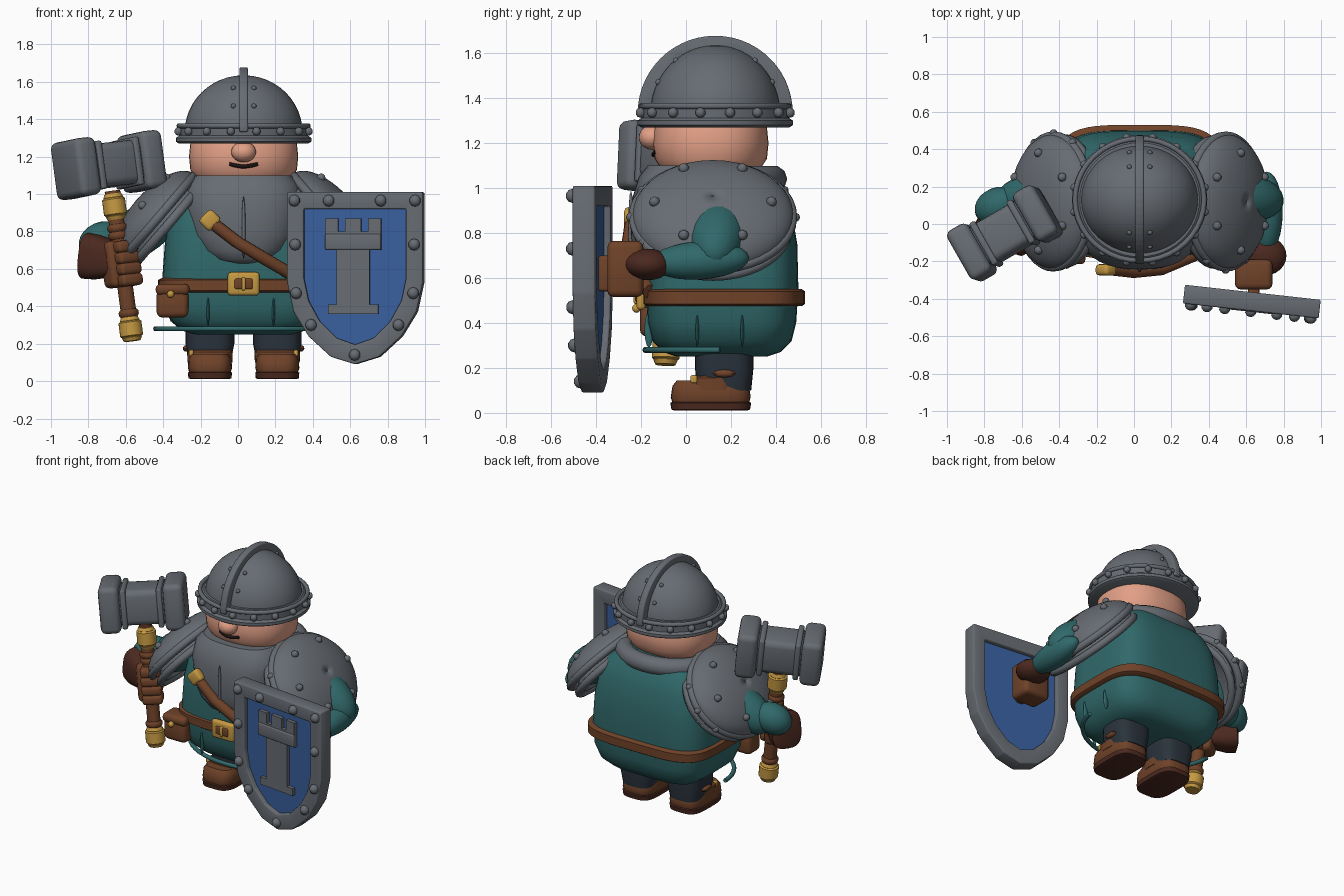
import bpy, bmesh, math
from math import sin, cos, pi, radians
from mathutils import Matrix, Vector

cube = bpy.data.objects.get("Cube")
if cube:
    bpy.data.objects.remove(cube)
I = Matrix.Identity(4)
CX = 0.03  # centre line of the figure


def material(name, *rgb):
    m = bpy.data.materials.new(name)
    m.use_nodes = True
    m.diffuse_color = (*rgb, 1)
    m.node_tree.nodes["Principled BSDF"].inputs["Base Color"].default_value = (*rgb, 1)
    return m


STEEL = material("steel grey", .135, .15, .17)
TEAL = material("teal cloth", .03, .14, .145)
BROWN = material("brown leather", .16, .055, .022)
DARK = material("dark leather", .07, .022, .014)
GOLD = material("gold", .56, .32, .055)
SKIN = material("skin", .76, .35, .24)
BLUE = material("shield blue", .04, .115, .34)
NAVY = material("navy trousers", .023, .033, .045)
BLACK = material("mouth black", .01, .006, .005)


def make(name, bm, mat, M=I, bevel=0):
    bmesh.ops.recalc_face_normals(bm, faces=bm.faces)
    if bevel:
        bmesh.ops.bevel(bm, geom=bm.edges[:], offset=bevel, segments=3, profile=.5, affect='EDGES')
    me = bpy.data.meshes.new(name)
    bm.to_mesh(me)
    bm.free()
    me.transform(M)
    me.materials.append(mat)
    me.shade_smooth()
    me.set_sharp_from_angle(angle=radians(38))
    ob = bpy.data.objects.new(name, me)
    bpy.context.collection.objects.link(ob)
    return ob


def at(x, y, z):
    return Matrix.Translation((x, y, z))


def frame(origin, up, side):
    z = Vector(up).normalized()
    y = z.cross(Vector(side)).normalized()
    m = Matrix((y.cross(z), y, z)).transposed().to_4x4()
    m.translation = origin
    return m


def box(name, size, mat, M, bevel=.02):
    bm = bmesh.new()
    bmesh.ops.create_cube(bm, size=1, matrix=Matrix.Diagonal((*size, 1)))
    return make(name, bm, mat, M, bevel)


def ball(name, radii, mat, M, seg=24):
    bm = bmesh.new()
    bmesh.ops.create_uvsphere(bm, u_segments=seg, v_segments=seg // 2, radius=1,
                              matrix=Matrix.Diagonal((*radii, 1)))
    return make(name, bm, mat, M)


def limb(name, a, b, r, mat):
    a, b = Vector(a), Vector(b)
    return ball(name, (r, r, (b - a).length / 2), mat, frame((a + b) / 2, b - a, (.3, .9, .2)))


def rivet(name, M, r=.024):
    return ball(name, (r, r, r), STEEL, M, 10)


def loft(name, rings, mat, M=I, n=32, p=2, cap=True):
    """Stack of superellipse rings: height, x radius, y radius."""
    bm = bmesh.new()
    rows = []
    for z, rx, ry in rings:
        row = []
        for i in range(n):
            c, s = cos(2 * pi * i / n), sin(2 * pi * i / n)
            row.append(bm.verts.new((rx * math.copysign(abs(c) ** (2 / p), c),
                                     ry * math.copysign(abs(s) ** (2 / p), s), z)))
        rows.append(row)
    for a, b in zip(rows, rows[1:]):
        for i in range(n):
            bm.faces.new((a[i - 1], a[i], b[i], b[i - 1]))
    if cap:
        bm.faces.new(rows[0])
        bm.faces.new(rows[-1])
    return make(name, bm, mat, M)


def prism(name, pts, y0, y1, mat, M, bevel=0):
    bm = bmesh.new()
    a, b = ([bm.verts.new((x, y, z)) for x, z in pts] for y in (y0, y1))
    bm.faces.new(a)
    bm.faces.new(b)
    for i in range(len(pts)):
        bm.faces.new((a[i - 1], a[i], b[i], b[i - 1]))
    return make(name, bm, mat, M, bevel)


def tube(name, pts, r, mat, closed=False):
    cu = bpy.data.curves.new(name, 'CURVE')
    cu.dimensions, cu.bevel_depth, cu.bevel_resolution, cu.use_fill_caps = '3D', r, 3, True
    sp = cu.splines.new('POLY')
    sp.points.add(len(pts) - 1)
    for q, co in zip(sp.points, pts):
        q.co = (*co, 1)
    sp.use_cyclic_u = closed
    cu.materials.append(mat)
    ob = bpy.data.objects.new(name, cu)
    bpy.context.collection.objects.link(ob)


def arc(cx, cy, z, rx, ry, a0, a1, n):
    return [(cx + rx * cos(a0 + (a1 - a0) * i / n), cy + ry * sin(a0 + (a1 - a0) * i / n), z)
            for i in range(n)]


def mirrored(half):
    return half + [(-x, z) for x, z in reversed(half) if x > 0]


# Tunic, belt, breastplate and collar
loft("tunic", [(.25, .26, .2), (.27, .33, .26), (.32, .39, .31), (.4, .425, .33), (.55, .435, .34),
               (.75, .42, .335), (.9, .39, .31), (1.0, .34, .27), (1.08, .25, .2)],
     TEAL, at(CX, .16, 0), 48, 4)
loft("belt", [(.475, .44, .345), (.485, .457, .36), (.54, .457, .36), (.55, .44, .345)],
     BROWN, at(CX, .17, 0), 48, 4)
loft("breastplate", [(.63, .12, .19), (.65, .19, .22), (.7, .25, .24), (.78, .29, .255),
                     (.95, .32, .25), (1.05, .3, .22), (1.1, .25, .18)], STEEL, at(CX, .01, 0), 40, 2.6)
ball("breastplate_ridge", (.01, .012, .17), STEEL, at(CX, -.245, .82), 12)
tube("collar", arc(CX, .14, 1.04, .3, .25, 0, 2 * pi, 32), .06, STEEL, True)
tube("hem_cord", arc(CX, .2, .28, .47, .38, pi, 2 * pi, 24), .014, TEAL)
for x in (-.16, .19):
    ball("tunic_fold", (.008, .02, .08), TEAL, at(x, -.165, .37), 12)
for y in (.05, .25):
    ball("tunic_fold_side", (.02, .008, .08), TEAL, at(.445, y, .37), 12)

# Buckle, pouch and baldric
box("buckle", (.17, .04, .125), GOLD, at(CX, -.2, .52), .018)
box("buckle_centre", (.1, .03, .06), BROWN, at(CX, -.211, .52), .012)
box("buckle_tongue", (.02, .03, .07), GOLD, at(CX, -.218, .52), .008)
box("pouch", (.17, .13, .15), BROWN, at(-.35, -.14, .415), .03)
box("pouch_flap", (.18, .14, .06), BROWN, at(-.35, -.145, .49), .025)
ball("pouch_button", (.02, .02, .02), GOLD, at(-.36, -.22, .465), 12)
tube("baldric", [(-.13, -.24, .84), (0, -.255, .74), (.15, -.24, .65), (.34, -.16, .54)], .034, BROWN)
box("baldric_tip", (.085, .06, .095), GOLD, at(-.15, -.245, .86) @ Matrix.Rotation(radians(45), 4, 'Y'))

# Legs and boots
for s in (-1, 1):
    x = CX + s * .18
    loft("trouser_leg", [(.1, .11, .12), (.2, .13, .13), (.34, .13, .13)], NAVY, at(x, .17, 0), 32, 3)
    loft("boot_sole", [(.01, .1, .16), (.015, .115, .175), (.045, .118, .18), (.05, .11, .17)],
         DARK, at(x, .11, 0), 32, 3.5)
    loft("boot_foot", [(.045, .11, .17), (.07, .118, .178), (.12, .115, .17), (.145, .1, .15)],
         BROWN, at(x, .11, 0), 32, 3.5)
    loft("boot_shaft", [(.1, .12, .1), (.155, .122, .1), (.165, .11, .09)], BROWN, at(x, .12, 0), 32, 3.5)
    ball("knee_patch", (.02, .05, .018), BROWN, at(x + s * .125, .17, .175), 12)
    box("boot_buckle", (.025, .03, .035), GOLD, at(x + s * .1, .035, .15), .008)

# Head
loft("head", [(1.02, .18, .15), (1.07, .25, .21), (1.13, .285, .25), (1.2, .292, .257),
              (1.27, .285, .25), (1.33, .26, .23)], SKIN, at(CX, .11, 0), 40, 2.3)
ball("nose", (.066, .06, .055), SKIN, at(CX, -.15, 1.225))
tube("mouth", [(CX + .075 * t, -.144 + .012 * t * t, 1.148 + .014 * t * t)
               for t in (-1, -.6, -.2, .2, .6, 1)], .011, BLACK)

# Helmet
HY = .13
loft("helmet_dome", [(1.33 + .305 * sin(a), .315 * cos(a), .29 * cos(a))
                     for a in [radians(7.4 * i) for i in range(13)]], STEEL, at(CX, HY, 0), 40)
loft("helmet_rim", [(1.27, .345, .33), (1.28, .362, .345), (1.3, .362, .345), (1.312, .345, .328),
                    (1.355, .345, .328), (1.375, .32, .305)], STEEL, at(CX, HY, 0), 48)
tube("helmet_bead", arc(CX, HY, 1.365, .345, .326, 0, 2 * pi, 40), .014, STEEL, True)
angles = [pi * i / 28 for i in range(29)]
crest = [(.345 * cos(a), .345 * sin(a)) for a in angles] + \
        [(.26 * cos(a), .28 * sin(a)) for a in reversed(angles)]
prism("helmet_crest", crest, -.023, .023, STEEL, at(CX, HY, 1.332) @ Matrix.Rotation(pi / 2, 4, 'Z'), .008)
for i in range(16):
    a = 2 * pi * (i + .5) / 16
    rivet("rim_rivet", at(CX + .355 * cos(a), HY + .338 * sin(a), 1.335), .023)
for s in (-1, 1):
    for deg in (28, 52, 128, 152):
        a = radians(deg)
        rivet("dome_rivet", at(CX + s * .055, HY + .285 * cos(a), 1.33 + .3 * sin(a)), .014)

# Pauldrons: domed shells with rolled rim, rivets and a lower layer
for s in (-1, 1):
    out, slope = Vector((s * .76, 0, .65)), Vector((s * .65, 0, -.76))
    M = frame(Vector((CX + s * .46, .12, .87)), out, slope)
    dome = [(.15 * sin(a), .31 * cos(a), .36 * cos(a)) for a in [radians(8.9 * i) for i in range(11)]]
    shell = loft("pauldron", dome, STEEL, M, 40, 2, False)
    lower = loft("pauldron_lower_layer", dome, STEEL,
                 M @ at(-.01, -.015, -.065) @ Matrix.Diagonal((.94, .96, .8, 1)), 40, 2, False)
    for ob in (shell, lower):
        ob.modifiers.new("thickness", 'SOLIDIFY').thickness = .025
    for nm, k, h in (("pauldron_rim", 1, 0), ("lower_rim", .95, -.065)):
        tube(nm, [M @ Vector(q) for q in arc(0, 0, h, .3 * k, .35 * k, 0, 2 * pi, 40)], .025, STEEL, True)
    for i in range(6):
        a = 2 * pi * (i + .5) / 6
        rivet("pauldron_rivet", M @ at(.225 * cos(a), .26 * sin(a), .106), .024)
    for a in (-2.1, -1.57, -1.04):
        rivet("rim_stud", M @ at(.31 * cos(a), .365 * sin(a), 0), .022)
    limb("upper_arm", (CX + s * .36, .16, .92), (CX + s * .76, .12, .68), .13, TEAL)

# Shield arm
limb("left_forearm", (.71, .28, .69), (.71, -.16, .665), .085, TEAL)
ball("left_glove_cuff", (.115, .105, .07), DARK, at(.7, -.17, .66))
box("left_hand", (.2, .16, .25), BROWN, at(.64, -.27, .64), .03)
box("shield_grip", (.06, .06, .16), BROWN, at(.64, -.36, .62), .015)

# Shield: framed panel with a raised tower
S = at(.63, -.415, .55) @ Matrix.Rotation(radians(-6.3), 4, 'Z')
outer = mirrored([(0, -.46), (.13, -.42), (.25, -.31), (.33, -.18), (.365, -.02), (.365, .46)])
inner = mirrored([(0, -.355), (.1, -.32), (.19, -.23), (.25, -.12), (.275, 0), (.275, .37)])
bm = bmesh.new()
loops = [[bm.verts.new((x, y, z)) for x, z in pts]
         for pts, y in ((outer, -.05), (inner, -.05), (inner, .05), (outer, .05))]
for k in range(4):
    a, b = loops[k - 1], loops[k]
    for i in range(len(a)):
        bm.faces.new((a[i - 1], a[i], b[i], b[i - 1]))
make("shield_frame", bm, STEEL, S, .008)
prism("shield_panel", inner, -.02, .02, BLUE, S)
tower = mirrored([(0, .32), (.042, .32), (.042, .25), (.08, .25), (.08, .32), (.15, .32), (.15, .15),
                  (.088, .15), (.088, -.14), (.135, -.14), (.135, -.19), (0, -.19)])
prism("shield_tower", tower, -.045, -.02, STEEL, S @ at(-.01, 0, 0))
box("tower_cornice", (.3, .03, .085), STEEL, S @ at(-.01, -.04, .195), .008)
for s in (-1, 1):
    for x, z in ((.325, .415), (.14, .415), (.32, .18), (.315, -.08), (.235, -.25)):
        rivet("shield_rivet", S @ at(s * x, -.053, z), .032)
rivet("shield_rivet", S @ at(0, -.053, -.41), .032)

# Hammer, built along its own handle
H = frame((-.69, -.05, 1.155), (-.12, .04, .9), (.86, .5, .09))
box("hammer_core", (.34, .235, .235), STEEL, H, .04)
for s in (-1, 1):
    box("hammer_face", (.13, .3, .31), STEEL, H @ at(s * .205, 0, 0), .035)
    box("hammer_band", (.035, .26, .26), STEEL, H @ at(s * .115, 0, 0), .012)
loft("hammer_shaft", [(-.86, .042, .042), (-.14, .042, .042)], BROWN, H, 20)
for z in (-.34, -.38, -.8):
    loft("grip_ring", [(z - .02, .045, .045), (z - .008, .054, .054), (z + .008, .054, .054),
                       (z + .02, .045, .045)], BROWN, H, 20)
for nm, z, h in (("shaft_collar", -.225, .05), ("pommel", -.885, .045)):
    loft(nm, [(z - h, .05, .05), (z - h * .8, .062, .062), (z + h * .8, .062, .062), (z + h, .05, .05)],
         GOLD, H, 20)
    for d in (-1, 1):
        loft(nm + "_ring", [(z + d * h - .02, .045, .045), (z + d * h, .054, .054),
                            (z + d * h + .02, .045, .045)], GOLD, H, 20)

# Hammer hand and cuff
box("right_palm", (.13, .12, .25), BROWN, H @ at(-.02, .03, -.53), .03)
for i in range(4):
    box("right_finger", (.13, .13, .065), BROWN, H @ at(.01, -.02, -.445 - i * .06), .022)
loft("right_cuff", [(-.1, .07, .09), (.02, .1, .12), (.08, .1, .125), (.09, .08, .1)], DARK,
     frame((-.735, 0, .66), (-.8, .5, .12), (0, 0, 1)) @ Matrix.Rotation(pi / 2, 4, 'Z'), 24, 3)
limb("right_forearm", (-.62, .14, .8), (-.84, .05, .7), .1, TEAL)
